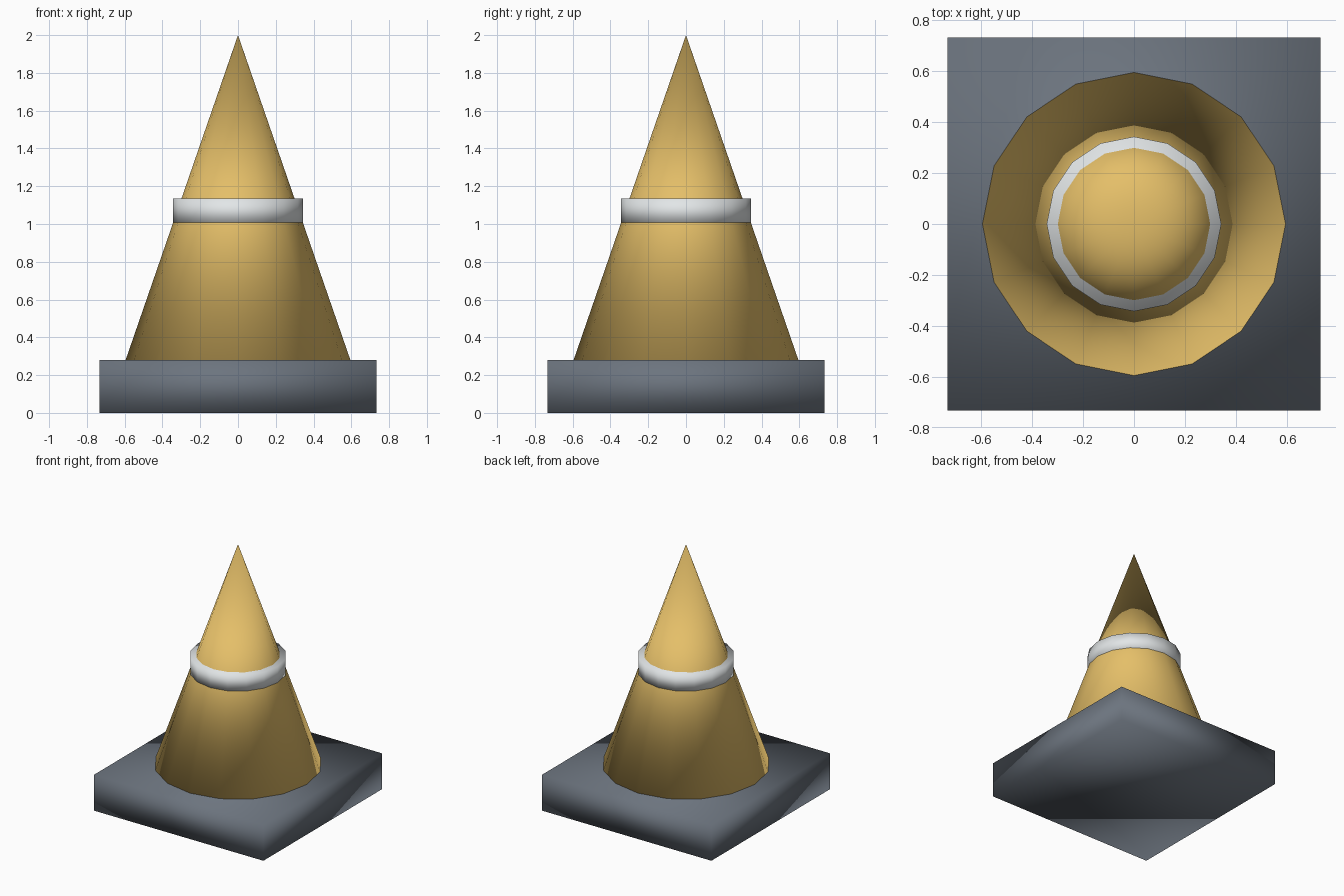
import bpy

cube = bpy.data.objects.get("Cube")
if cube:
    bpy.data.objects.remove(cube, do_unlink=True)

SIDES = 16
BASE_WIDTH = 1.466
BASE_TOP = 0.28


def make_material(name, color):
    mat = bpy.data.materials.new(name)
    mat.use_nodes = True
    mat.diffuse_color = (*color, 1)
    mat.node_tree.nodes["Principled BSDF"].inputs["Base Color"].default_value = (*color, 1)
    return mat


def finish(name, mat):
    obj = bpy.context.object
    obj.name = name
    obj.data.materials.append(mat)
    # every edge is soft, including the box corners and rims
    bpy.ops.object.shade_smooth()
    return obj


def middle(low, high):
    return (0, 0, (low + high) / 2)


gold = make_material("gold_orange", (0.78, 0.52, 0.14))
white = make_material("pale_white", (0.76, 0.79, 0.80))
grey = make_material("slate_grey", (0.15, 0.175, 0.21))

# Square foot
bpy.ops.mesh.primitive_cube_add(size=1, location=middle(0, BASE_TOP))
bpy.context.object.scale = (BASE_WIDTH, BASE_WIDTH, BASE_TOP)
bpy.ops.object.transform_apply(location=False, rotation=False, scale=True)
finish("base_block", grey)

# Pointed body standing on the foot
bpy.ops.mesh.primitive_cone_add(vertices=SIDES, radius1=0.595, radius2=0,
                                depth=2 - BASE_TOP, location=middle(BASE_TOP, 2))
finish("cone_body", gold)

# Raised band around the body
bpy.ops.mesh.primitive_cylinder_add(vertices=SIDES, radius=0.343,
                                    depth=0.135, location=middle(1.0, 1.135))
finish("reflective_band", white)
